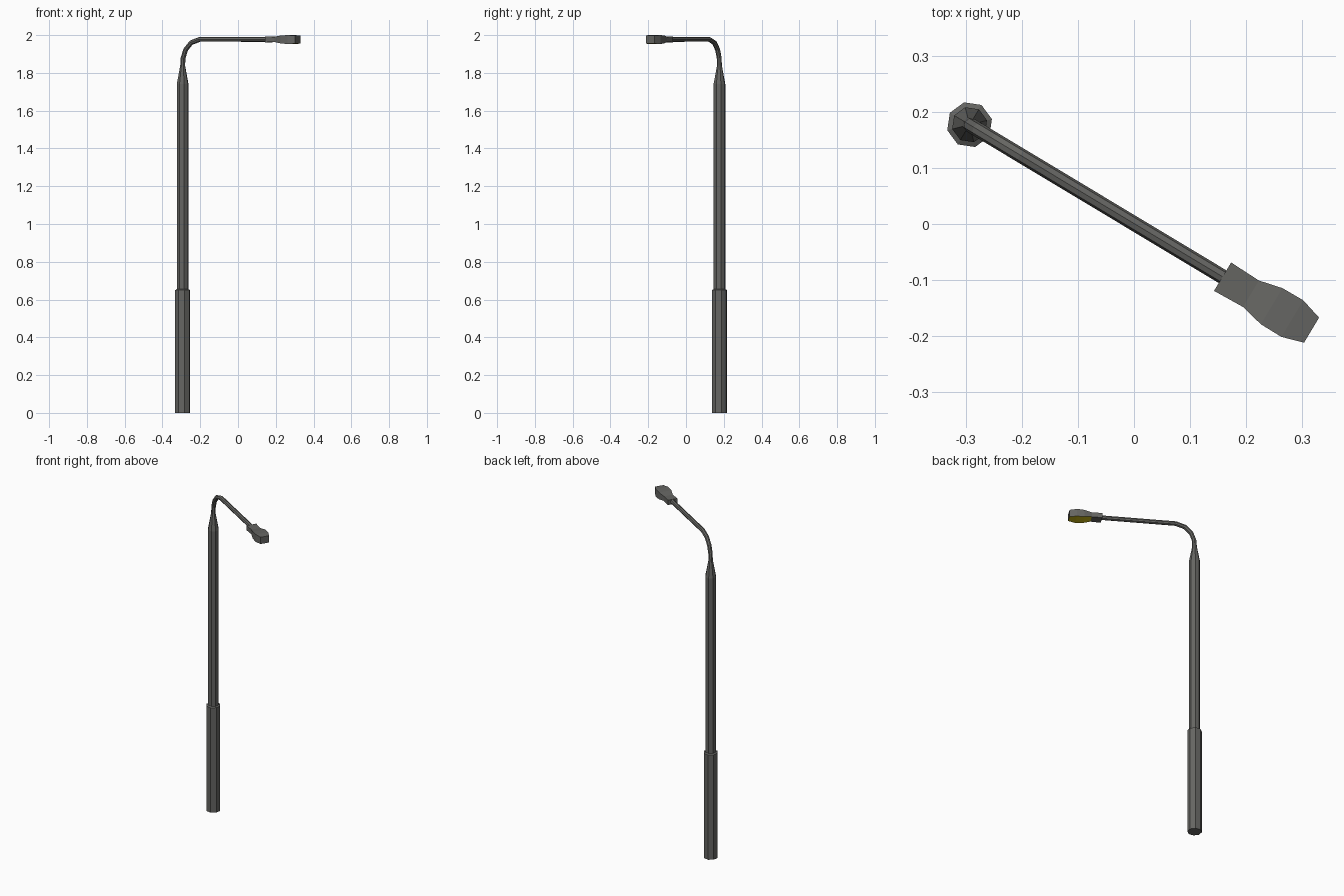
import bpy, bmesh, math
from mathutils import Matrix, Vector

if "Cube" in bpy.data.objects:
    bpy.data.objects.remove(bpy.data.objects["Cube"])

# Local frame: s runs from the pole along the arm, t is sideways
PLACE = Matrix.Translation((-0.293, 0.177, 0)) @ Matrix.Rotation(math.radians(-31), 4, 'Z')


def material(name, rgb):
    m = bpy.data.materials.new(name)
    m.diffuse_color = (*rgb, 1)
    m.use_nodes = True
    m.node_tree.nodes["Principled BSDF"].inputs["Base Color"].default_value = m.diffuse_color
    return m


GREY = material("dark grey metal", (0.13, 0.13, 0.122))
YELLOW = material("yellow lamp glass", (0.60, 0.48, 0.01))


def loft(name, rings, mats):
    """Skin a closed solid through rings of points, then place it."""
    bm = bmesh.new()
    loops = [[bm.verts.new(PLACE @ Vector(p)) for p in ring] for ring in rings]
    n = len(loops[0])
    for a, b in zip(loops, loops[1:]):
        for i in range(n):
            j = (i + 1) % n
            bm.faces.new((a[i], a[j], b[j], b[i]))
    bm.faces.new(loops[0])
    bm.faces.new(loops[-1])
    bmesh.ops.recalc_face_normals(bm, faces=bm.faces)
    mesh = bpy.data.meshes.new(name)
    bm.to_mesh(mesh)
    bm.free()
    for m in mats:
        mesh.materials.append(m)
    obj = bpy.data.objects.new(name, mesh)
    bpy.context.collection.objects.link(obj)
    return obj


def ring(s, z, r, tilt=0, sides=8):
    """Octagon around a path point; tilt 0 = path going up, 90 = path level."""
    t = math.radians(tilt)
    pts = []
    for k in range(sides):
        a = 2 * math.pi * k / sides
        u, v = r * math.cos(a), r * math.sin(a)
        pts.append((s + u * math.cos(t), v, z - u * math.sin(t)))
    return pts


# Pole: thick base sleeve, shaft and tapered neck
loft("pole", [ring(0, z, r) for z, r in
              [(0, 0.041), (0.65, 0.041), (0.655, 0.032), (1.74, 0.032), (1.84, 0.013)]], [GREY])

# Bent arm
loft("arm", [ring(s, z, 0.0132, tilt) for s, z, tilt in
             [(0, 1.84, 0), (0.003, 1.88, 10), (0.019, 1.924, 32),
              (0.053, 1.96, 56), (0.107, 1.978, 82), (0.535, 1.978, 90)]], [GREY])

# Lamp head: position, half width, bottom, top
head = [(0.526, 0.0295, 1.962, 1.992), (0.585, 0.0275, 1.963, 1.991),
        (0.628, 0.0375, 1.956, 1.998), (0.671, 0.038, 1.953, 2.0),
        (0.711, 0.026, 1.955, 1.997)]
lamp = loft("lamp_head", [[(s, -w, lo), (s, w, lo), (s, w, hi), (s, -w, hi)]
                          for s, w, lo, hi in head], [GREY, YELLOW])

# Glowing underside towards the tip
inv = PLACE.inverted()
for p in lamp.data.polygons:
    if p.normal.z < -0.7 and (inv @ p.center).x > 0.59:
        p.material_index = 1
